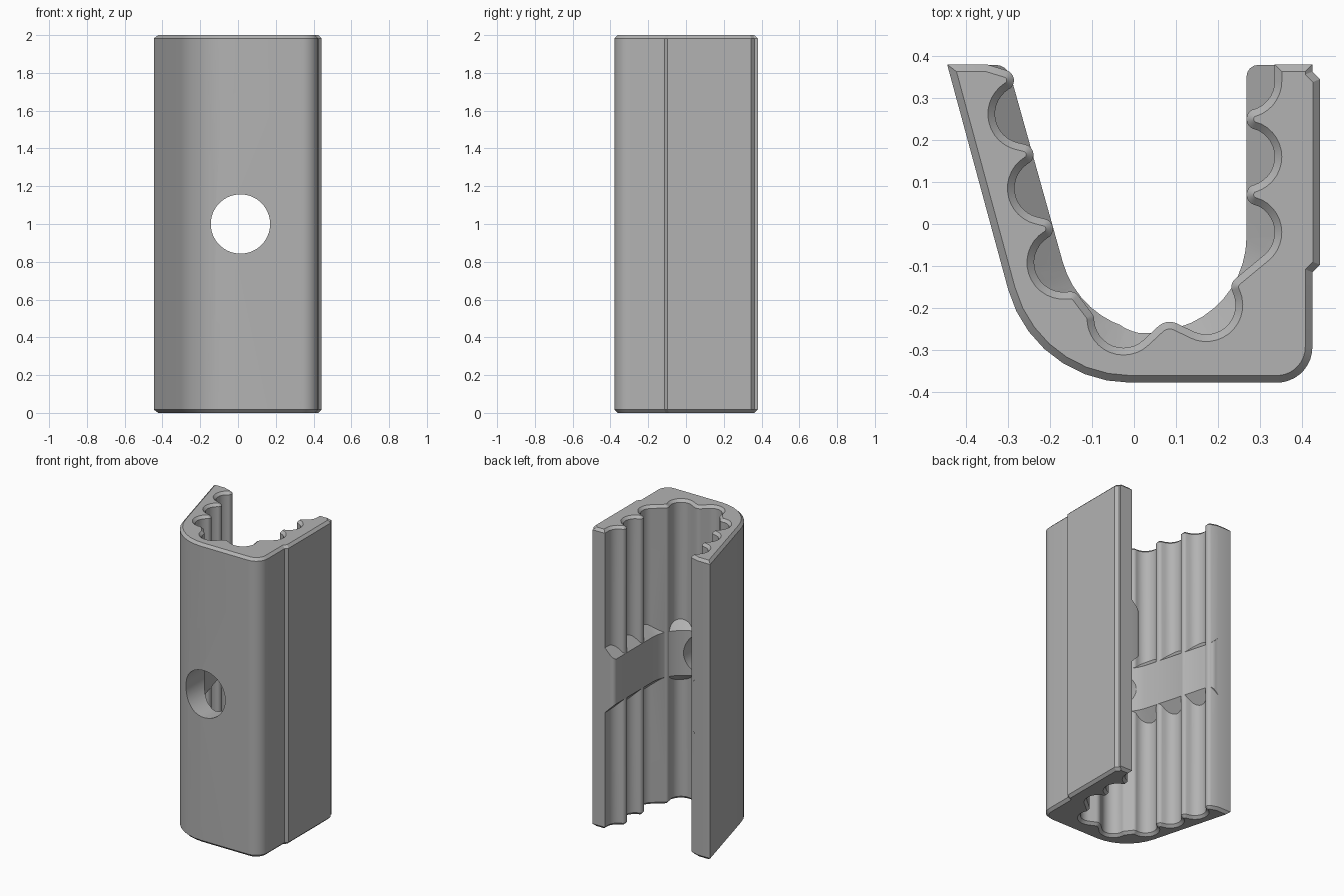
import bpy, bmesh, math
from mathutils import Vector

if "Cube" in bpy.data.objects:
    bpy.data.objects.remove(bpy.data.objects["Cube"], do_unlink=True)

grey = bpy.data.materials.new("plain grey")
grey.use_nodes = True
grey.diffuse_color = (0.45, 0.45, 0.45, 1)
grey.node_tree.nodes["Principled BSDF"].inputs["Base Color"].default_value = grey.diffuse_color

HEIGHT, CHAMFER, TIP = 2.0, 0.017, 0.38
GROOVE, BUMP = -0.07, 0.025       # signed radii: minus turns clockwise


def belt(circles, step=math.radians(11)):
    """Closed outline running tangentially round signed circles (radius 0 = corner)."""
    n = len(circles)
    heading = []
    for i, (x, y, s) in enumerate(circles):
        x2, y2, s2 = circles[(i + 1) % n]
        dist = math.hypot(x2 - x, y2 - y)
        lean = max(-1, min(1, (s - s2) / dist))
        heading.append(math.atan2(y2 - y, x2 - x) + math.asin(lean))
    points = []
    for i, (x, y, s) in enumerate(circles):
        turn = math.remainder(heading[i] - heading[i - 1], math.tau)
        count = max(1, math.ceil(abs(turn) / step)) if s else 0
        for k in range(count + 1):
            a = heading[i - 1] + (turn * k / count if count else 0)
            p = Vector((x + s * math.sin(a), y - s * math.cos(a)))
            if not points or (p - points[-1]).length > 0.002:
                points.append(p)
    return points


def offset(points, amount, closed=True):
    """Move an outline towards its left side with mitred corners."""
    result = []
    for i, p in enumerate(points):
        before = p - points[i - 1]
        after = points[(i + 1) % len(points)] - p
        if not closed and i == 0:
            before = after
        if not closed and i == len(points) - 1:
            after = before
        a, b = [Vector((-d.y, d.x)).normalized() for d in (before, after)]
        result.append(p + (a + b) * amount / (1 + a.dot(b)))
    return result


def add_object(name, bm):
    bmesh.ops.recalc_face_normals(bm, faces=bm.faces)
    mesh = bpy.data.meshes.new(name)
    bm.to_mesh(mesh)
    bm.free()
    mesh.materials.append(grey)
    obj = bpy.data.objects.new(name, mesh)
    bpy.context.collection.objects.link(obj)
    return obj


def loft(bm, rings, wrap_rings):
    """Join matching rings of 3D points with quads."""
    rows = [[bm.verts.new(p) for p in ring] for ring in rings]
    n = len(rows[0])
    pairs = list(zip(rows, rows[1:])) + ([(rows[-1], rows[0])] if wrap_rings else [])
    for low, high in pairs:
        for i in range(n - 1 if wrap_rings else n):
            j = (i + 1) % n
            bm.faces.new((low[i], low[j], high[j], high[i]))
    if wrap_rings:
        bm.faces.new([r[0] for r in rows])
        bm.faces.new([r[-1] for r in rows])
    else:
        bm.faces.new(rows[0])
        bm.faces.new(rows[-1])


def combine(target, tool, operation):
    mod = target.modifiers.new(operation, 'BOOLEAN')
    mod.object, mod.operation, mod.solver = tool, operation, 'EXACT'
    bpy.context.view_layer.objects.active = target
    bpy.ops.object.modifier_apply(modifier=mod.name)
    bpy.data.objects.remove(tool, do_unlink=True)


# Channel body: outer wall, raised side pad, then the grooved inside
outer = [(-0.445, TIP, 0), (-0.0085, -0.076, 0.302), (0.34, -0.293, 0.085),
         (0.425, -0.115, 0), (0.443, -0.097, 0), (0.443, 0.345, 0),
         (0.425, 0.363, 0), (0.425, TIP, 0)]
right_inside = [(0.335, TIP, 0)]
for k in range(2):
    right_inside += [(0.265, 0.34 - 0.18 * k, GROOVE), (0.293, 0.25 - 0.18 * k, BUMP)]
bottom_inside = [(0.265, -0.02, GROOVE), (0.257, -0.15, BUMP), (0.172, -0.193, GROOVE),
                 (0.085, -0.273, 0.04), (-0.025, -0.225, GROOVE),
                 (-0.12, -0.228, BUMP), (-0.152, -0.186, BUMP)]
left_inside = []
for k in range(3):
    dx, dy = -0.0465 * k, 0.177 * k
    left_inside += [(-0.168 + dx, -0.092 + dy, GROOVE), (-0.218 + dx, -0.012 + dy, BUMP)]
profile = belt(outer + right_inside + bottom_inside + left_inside + [(-0.35, TIP, 0)])
inset = offset(profile, CHAMFER)
bm = bmesh.new()
loft(bm, [[(p.x, p.y, z) for p in ring] for ring, z in
          ((inset, 0), (profile, CHAMFER), (profile, HEIGHT - CHAMFER), (inset, HEIGHT))], False)
channel = add_object("grooved_channel", bm)

# Smooth middle band with sloping edges, following the inside of the channel
end = TIP - 0.001
path = [Vector((0.268, end))]
for k in range(21):
    a = -math.radians(164.8) * k / 20
    path.append(Vector((0.045 + 0.223 * math.cos(a), -0.03 + 0.225 * math.sin(a))))
path.append(Vector((-0.301, end)))


def band_ring(depth, z):
    ring = offset(path, depth, closed=False)
    ring[0].y = ring[-1].y = end
    return [(p.x, p.y, z) for p in ring]


bm = bmesh.new()
loft(bm, [band_ring(0.08, 0.78), band_ring(0.07, 0.78), band_ring(0, 0.85),
          band_ring(0, 1.15), band_ring(0.07, 1.22), band_ring(0.08, 1.22)], True)
# rounded band ends
tips = [e for e in bm.edges if all(v.co.y > 0.37 and 0.84 < v.co.z < 1.16 for v in e.verts)
        and abs(e.verts[0].co.z - e.verts[1].co.z) > 0.2]
bmesh.ops.bevel(bm, geom=tips, offset=0.028, segments=4, profile=0.5, affect='EDGES')
combine(channel, add_object("middle_band", bm), 'UNION')

# Round hole through the front wall
bpy.ops.mesh.primitive_cylinder_add(vertices=64, radius=0.157, depth=0.8,
                                    location=(0.013, -0.1, 1), rotation=(math.pi / 2, 0, 0))
cutter = bpy.context.object
cutter.name = "hole_cutter"
cutter.hide_render = True
cutter.data.materials.append(grey)
combine(channel, cutter, 'DIFFERENCE')

bpy.ops.object.select_all(action='DESELECT')
channel.select_set(True)
bpy.context.view_layer.objects.active = channel
bpy.ops.object.shade_smooth_by_angle(angle=math.radians(30))
